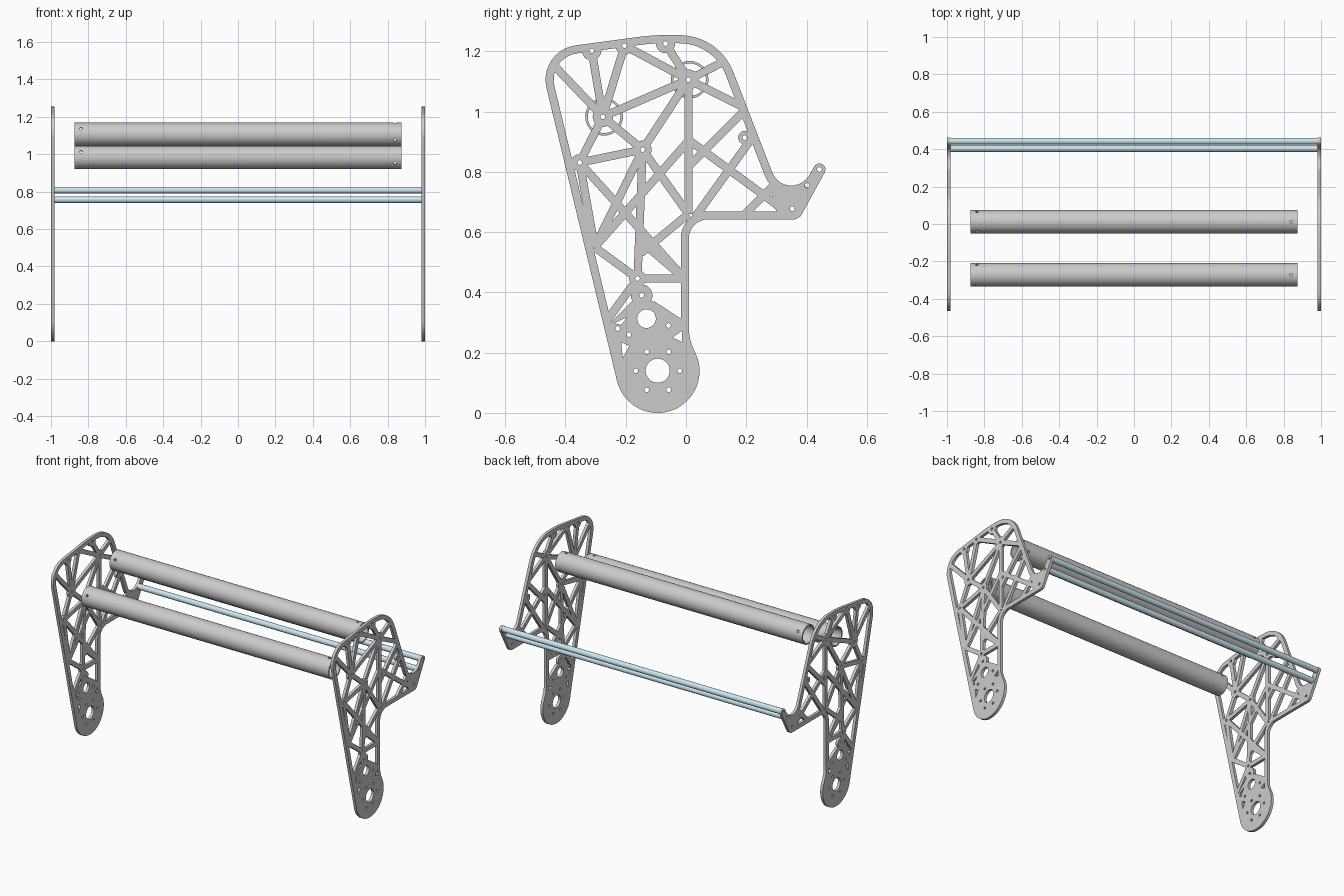
import bpy, bmesh
from math import sin, cos, radians, pi, tan, atan2
from mathutils import Vector, Matrix
from mathutils.geometry import delaunay_2d_cdt

if "Cube" in bpy.data.objects:
    bpy.data.objects.remove(bpy.data.objects["Cube"])


# ---- 2D helpers (y, z plane) ----
def arc(c, r, a0, a1, n):
    return [Vector((c[0] + r * cos(radians(a0 + (a1 - a0) * i / n)),
                    c[1] + r * sin(radians(a0 + (a1 - a0) * i / n)))) for i in range(n + 1)]


def circle(c, r, n=20):
    return arc(c, r, 0, 360, n)[:-1]


def rounded(pts, n=10):
    out = []
    for i, p in enumerate(pts):
        c = Vector(p[:2])
        if len(p) < 3:
            out.append(c)
            continue
        a = (Vector(pts[i - 1][:2]) - c).normalized()
        b = (Vector(pts[(i + 1) % len(pts)][:2]) - c).normalized()
        half = a.angle(b) / 2
        mid = c + (a + b).normalized() * p[2] / sin(half)
        s, e = c + a * p[2] / tan(half) - mid, c + b * p[2] / tan(half) - mid
        turn = atan2(s.x * e.y - s.y * e.x, s.dot(e))
        out += [mid + Matrix.Rotation(turn * k / n, 2) @ s for k in range(n + 1)]
    return out


def inset(poly, w):
    out = []
    for i, p in enumerate(poly):
        a = (p - poly[i - 1]).normalized()
        b = (poly[(i + 1) % len(poly)] - p).normalized()
        n = (Vector((-a.y, a.x)) + Vector((-b.y, b.x))).normalized()
        out.append(p + n * w / max(0.5, n.dot(Vector((-a.y, a.x)))))
    return out


def bar(a, b, w=0.027):
    a, b = Vector(a), Vector(b)
    d = (b - a).normalized()
    n = Vector((-d.y, d.x)) * w / 2
    return [a + n, a - n, b - n, b + n]


def inside(p, poly):
    hit = False
    for i, b in enumerate(poly):
        a = poly[i - 1]
        if (a[1] > p.y) != (b[1] > p.y) and p.x < (b[0] - a[0]) * (p.y - a[1]) / (b[1] - a[1]) + a[0]:
            hit = not hit
    return hit


# ---- side plate layout ----
outline = rounded(
    [tuple(p) for p in arc((-.094, .139), .139, 193.5, 385, 40)]
    + [(.01, .246, .14), (.01, .642, .062), (.375, .642, .035)]
    + [tuple(p) for p in arc((.443, .808), .02, -29, 150, 12)]
    + [(.338, .665, .068), (.112, 1.248, .19), (-.09, 1.257, .8), (-.493, 1.203, .115)])
rim = inset(outline, .027)

A, B, C, D = (-.276, .983), (.008, 1.106), (-.144, .874), (-.353, .831)
E1, E2, E3 = (-.313, 1.202), (-.204, 1.219), (-.068, 1.226)
TL, TR, R1, R2 = (-.435, 1.15), (.137, 1.172), (.2, 1.01), (.22, .914)
G1, G2, L, K = (-.161, .446), (-.147, .39), (-.303, .55), (.008, .66)
N, M = (.01, .905), (-.005, .446)
struts = [(A, TL), (A, E1), (A, E2), (A, B), (A, D), (A, C), (B, E2), (B, E3), (B, TR), (B, C),
          (B, R1), (B, K), (C, D), (C, L), (C, G1), (C, K), (D, M), (D, L), (L, N), (L, G1),
          (G1, M), (G1, G2), (M, (-.15, .57)), (K, (-.15, .53)), (G1, (-.26, .31)),
          ((.01, .82), R1), ((.03, .65), R2), (N, (.33, .67)), ((.19, .655), (.31, .775))]
solids = [bar(a, b) for a, b in struts]
solids += [circle(c, r) for c, r in [(A, .034), (B, .034), (C, .03), (D, .028), (E1, .032),
                                     (E2, .03), (E3, .032), (G1, .028), (G2, .036)]]
solids.append([(-.35, -.05), (.07, -.05), (.07, .29), (-.005, .305), (-.104, .37), (-.18, .37), (-.27, .28)])
solids.append([(.285, .83), (.275, .78), (.31, .62), (.5, .62), (.5, .85), (.4, .85)])
holes = [circle(c, .008, 12) for c in
         (A, B, C, D, E1, E2, E3, G1, G2, (.195, .914), (.353, .678), (.402, .755), (.443, .808),
          (-.058, .29), (-.19, .26), (-.227, .28))]
holes += [circle(p, .008, 12) for p in circle((-.094, .14), .073, 6)]
holes += [circle((-.131, .313), .031, 32), circle((-.094, .14), .04, 32)]
solids.append(circle((.195, .914), .022))
holes += [[(-.045, .25), (-.014, .272), (-.014, .236)], [(-.238, .298), (-.195, .318), (-.215, .292)],
          [(-.215, .235), (-.188, .222), (-.21, .182)]]


def side_plate(name, x0, thick):
    verts, edges = [], []
    for poly in [outline, rim] + solids + holes:
        s = len(verts)
        verts += [Vector(p) for p in poly]
        edges += [(s + i, s + (i + 1) % len(poly)) for i in range(len(poly))]
    vs, _, tris = delaunay_2d_cdt(verts, edges, [], 0, 1e-5)[:3]
    bm = bmesh.new()
    bv = [bm.verts.new((x0, v.x, v.y)) for v in vs]
    for t in tris:
        c = sum((vs[i] for i in t), Vector((0, 0))) / len(t)
        if (inside(c, outline) and not any(inside(c, h) for h in holes)
                and (not inside(c, rim) or any(inside(c, s) for s in solids))):
            bm.faces.new([bv[i] for i in t])
    bmesh.ops.delete(bm, geom=[v for v in bm.verts if not v.link_faces], context='VERTS')
    ext = bmesh.ops.extrude_face_region(bm, geom=bm.faces[:], use_keep_orig=True)['geom']
    bmesh.ops.translate(bm, verts=[g for g in ext if isinstance(g, bmesh.types.BMVert)], vec=(thick, 0, 0))
    bmesh.ops.recalc_face_normals(bm, faces=bm.faces[:])
    return finish(bm, name)


def finish(bm, name, mat=None):
    me = bpy.data.meshes.new(name)
    bm.to_mesh(me)
    bm.free()
    ob = bpy.data.objects.new(name, me)
    bpy.context.collection.objects.link(ob)
    if mat:
        me.materials.append(mat)
    return ob


def smooth(ob):
    bpy.ops.object.select_all(action='DESELECT')
    ob.select_set(True)
    bpy.context.view_layer.objects.active = ob
    bpy.ops.object.shade_smooth_by_angle(angle=radians(30))


# ---- hollow tube along x ----
def tube(name, y, z, r, r_in, half, n=48, mat=None):
    bm = bmesh.new()
    rings = [[bm.verts.new((x, y + q * cos(2 * pi * i / n), z + q * sin(2 * pi * i / n))) for i in range(n)]
             for x, q in ((-half, r), (half, r), (half, r_in), (-half, r_in))]
    for k in range(4):
        a, b = rings[k], rings[(k + 1) % 4]
        for i in range(n):
            bm.faces.new((a[i], a[(i + 1) % n], b[(i + 1) % n], b[i]))
    bmesh.ops.recalc_face_normals(bm, faces=bm.faces[:])
    return finish(bm, name, mat)


# ---- screw holes at both roller ends ----
def drill(ob, y, z, r):
    bm = bmesh.new()
    for x, angles in ((-.84, (30, 150, 270)), (.84, (90, 210, 330))):
        for a in angles:
            d = Vector((0, cos(radians(a)), sin(radians(a))))
            m = Matrix.Translation(Vector((x, y, z)) + d * r) @ d.to_track_quat('Z', 'Y').to_matrix().to_4x4()
            bmesh.ops.create_cone(bm, cap_ends=True, segments=12, radius1=.008, radius2=.008,
                                  depth=.04, matrix=m)
    cutter = finish(bm, "hole_cutter")
    mod = ob.modifiers.new("holes", 'BOOLEAN')
    mod.operation, mod.object, mod.solver = 'DIFFERENCE', cutter, 'EXACT'
    bpy.context.view_layer.objects.active = ob
    bpy.ops.object.modifier_apply(modifier=mod.name)
    bpy.data.objects.remove(cutter)


# ---- assembly ----
smooth(side_plate("right_side_plate", .982, .018))
smooth(side_plate("left_side_plate", -1, .018))

for name, y, z in (("front_roller", -.272, .983), ("rear_roller", .012, 1.106)):
    roller = tube(name, y, z, .0625, .054, .875)
    drill(roller, y, z, .0625)
    smooth(roller)

blue = bpy.data.materials.new("light_blue")
blue.diffuse_color = (.6, .79, .88, 1)
blue.use_nodes = True
blue.node_tree.nodes["Principled BSDF"].inputs["Base Color"].default_value = blue.diffuse_color
for name, y, z in (("upper_rod", .443, .808), ("lower_rod", .404, .757)):
    smooth(tube(name, y, z, .018, .009, .982, 32, blue))
